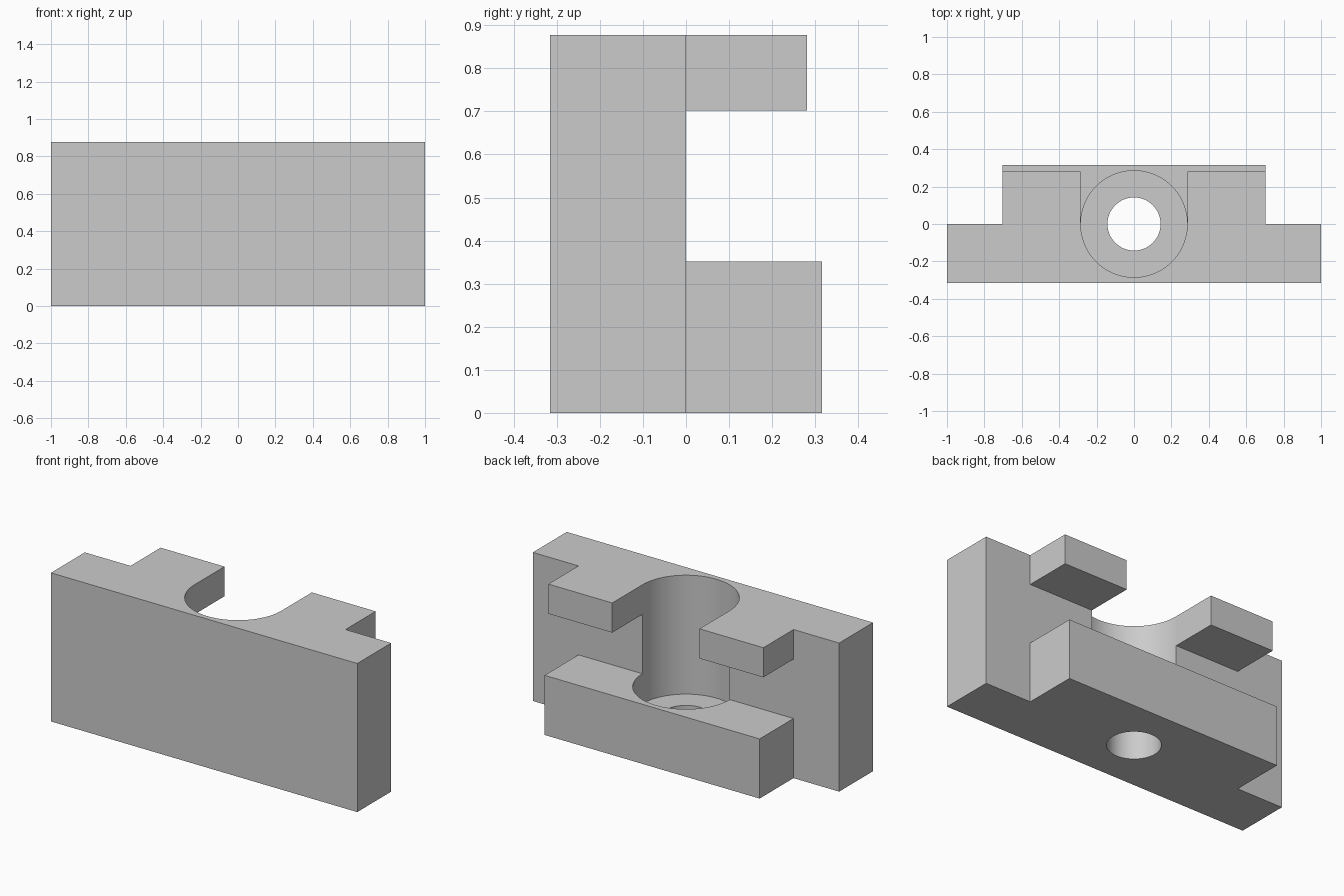
import bpy, bmesh, math
from mathutils import Matrix, Vector

cube = bpy.data.objects.get("Cube")
if cube:
    bpy.data.objects.remove(cube, do_unlink=True)

# Main sizes
HEIGHT, DEPTH = 0.877, 0.316
BORE, HOLE = 0.285, 0.142
WIDE = 0.702

grey = bpy.data.materials.new("plain grey")
grey.use_nodes = True
grey.diffuse_color = (0.6, 0.6, 0.6, 1)
grey.node_tree.nodes["Principled BSDF"].inputs["Base Color"].default_value = (0.6, 0.6, 0.6, 1)


def finish(name, bm):
    mesh = bpy.data.meshes.new(name)
    bm.to_mesh(mesh)
    bm.free()
    mesh.materials.append(grey)
    obj = bpy.data.objects.new(name, mesh)
    bpy.context.collection.objects.link(obj)
    return obj


def box(name, low, high):
    low, high = Vector(low), Vector(high)
    bm = bmesh.new()
    place = Matrix.Translation((low + high) / 2) @ Matrix.Diagonal((*(high - low), 1))
    bmesh.ops.create_cube(bm, size=1, matrix=place)
    return finish(name, bm)


def cylinder(name, radius, z0, z1):
    bm = bmesh.new()
    bmesh.ops.create_cone(bm, cap_ends=True, segments=96, radius1=radius, radius2=radius,
                          depth=z1 - z0, matrix=Matrix.Translation((0, 0, (z0 + z1) / 2)))
    return finish(name, bm)


def combine(target, tool, operation):
    tool.hide_render = True
    mod = target.modifiers.new(operation, 'BOOLEAN')
    mod.operation, mod.object, mod.solver = operation, tool, 'EXACT'
    bpy.context.view_layer.objects.active = target
    bpy.ops.object.modifier_apply(modifier=mod.name)
    bpy.data.objects.remove(tool, do_unlink=True)


# Front plate with the lower block behind it
body = box("bracket_body", (-1, -DEPTH, 0), (1, 0, HEIGHT))
combine(body, box("lower_block", (-WIDE, -0.1, 0), (WIDE, DEPTH, 0.352)), 'UNION')

# Blind bore from the top and the smaller through hole
combine(body, cylinder("bore_cutter", BORE, 0.175, 1.2), 'DIFFERENCE')
combine(body, cylinder("hole_cutter", HOLE, -0.2, 0.5), 'DIFFERENCE')

# Upper lugs on either side of the bore
for side in (-1, 1):
    x0, x1 = sorted((side * BORE, side * WIDE))
    combine(body, box("upper_lug", (x0, 0, 0.702), (x1, 0.281, HEIGHT)), 'UNION')

# Smooth bore walls, sharp edges elsewhere
bpy.ops.object.select_all(action='DESELECT')
body.select_set(True)
bpy.context.view_layer.objects.active = body
bpy.ops.object.shade_smooth_by_angle(angle=math.radians(30))
